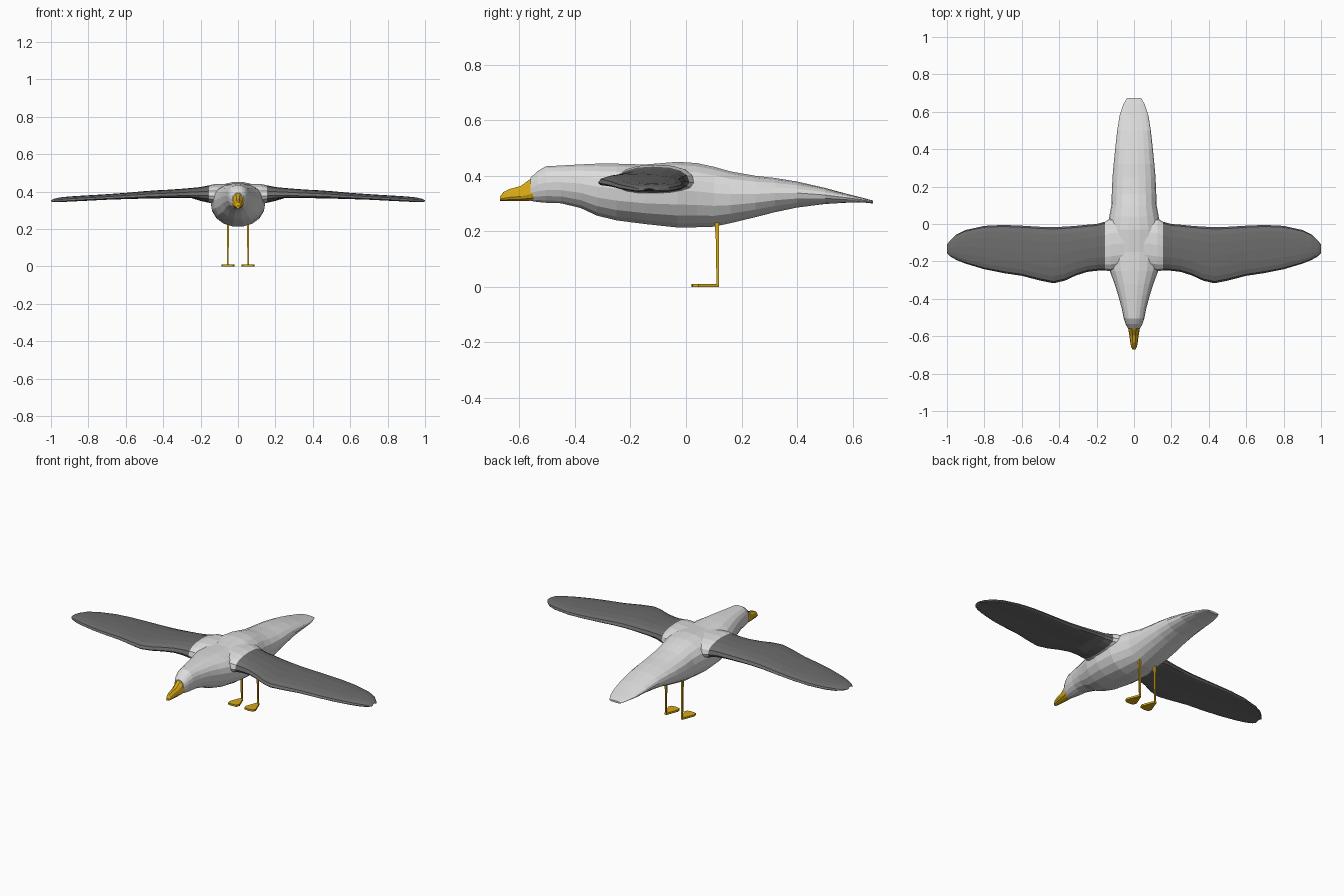
import bpy, bmesh, math

if "Cube" in bpy.data.objects:
    bpy.data.objects.remove(bpy.data.objects["Cube"])


def material(name, rgb):
    m = bpy.data.materials.new(name)
    m.diffuse_color = (*rgb, 1)
    m.use_nodes = True
    m.node_tree.nodes["Principled BSDF"].inputs["Base Color"].default_value = m.diffuse_color
    return m


WHITE = material("pale_grey_plumage", (0.72, 0.72, 0.72))
GREY = material("dark_grey_wing", (0.15, 0.15, 0.15))
YELLOW = material("yellow_beak", (0.68, 0.40, 0.008))


def loft(name, rings, mats, rule=None):
    """Skin closed rings of points into one flat-shaded solid."""
    bm = bmesh.new()
    vr = [[bm.verts.new(p) for p in r] for r in rings]
    n = len(vr[0])
    for a, b in zip(vr, vr[1:]):
        for i in range(n):
            j = (i + 1) % n
            bm.faces.new((a[i], a[j], b[j], b[i]))
    bm.faces.new(vr[0])
    bm.faces.new(vr[-1])
    bmesh.ops.recalc_face_normals(bm, faces=bm.faces)
    if rule:
        for f in bm.faces:
            f.material_index = rule(f.calc_center_median())
    me = bpy.data.meshes.new(name)
    bm.to_mesh(me)
    bm.free()
    for m in mats:
        me.materials.append(m)
    ob = bpy.data.objects.new(name, me)
    bpy.context.collection.objects.link(ob)
    return ob


def section(n, mid, half, top, bot, level, power=1.0):
    """Rounded section: (across, z) pairs, widest at a fraction of its height."""
    zc = bot + level * (top - bot)
    pts = []
    for i in range(n):
        a = 2 * math.pi * i / n
        c, s = math.cos(a), math.sin(a)
        u = math.copysign(abs(c) ** power, c)
        v = math.copysign(abs(s) ** power, s)
        pts.append((mid + half * u, zc + v * (top - zc if v > 0 else zc - bot)))
    return pts


def body_rings(stations, n, level, power):
    return [[(x, y, z) for x, z in section(n, 0, hw, t, b, level, power)]
            for y, t, b, hw in stations]


# Head, torso and tail: y, top, bottom, half width
body = [(-0.56, .393, .309, .031), (-0.535, .417, .305, .045), (-0.505, .435, .302, .055),
        (-0.45, .438, .300, .066), (-0.38, .442, .283, .085), (-0.32, .445, .255, .104),
        (-0.25, .445, .238, .130), (-0.15, .442, .225, .147), (-0.03, .452, .212, .147),
        (0.04, .447, .213, .132), (0.10, .434, .215, .121), (0.16, .417, .228, .119),
        (0.25, .401, .250, .115), (0.32, .393, .268, .109), (0.40, .380, .285, .101),
        (0.50, .357, .298, .090), (0.58, .335, .303, .077), (0.64, .320, .304, .057),
        (0.673, .311, .300, .038)]
loft("body", body_rings(body, 18, 0.56, 0.92), [WHITE])

# Beak, hooked at the tip
beak = [(-0.545, .40, .310, .033), (-0.565, .388, .309, .030), (-0.595, .365, .309, .025),
        (-0.635, .354, .309, .020), (-0.658, .342, .309, .015), (-0.67, .325, .310, .009)]
loft("beak", body_rings(beak, 10, 0.3, 0.95), [YELLOW])

# Wings: x, leading edge y, trailing edge y, top, bottom
wing = [(0.05, -.24, .035, .440, .325), (0.125, -.252, .030, .440, .332),
        (0.155, -.249, .012, .433, .340), (0.20, -.250, .000, .424, .350),
        (0.25, -.256, -.004, .419, .354), (0.31, -.275, -.010, .414, .354),
        (0.37, -.303, -.014, .410, .354), (0.43, -.317, -.017, .407, .353),
        (0.50, -.303, -.015, .402, .352), (0.60, -.277, -.009, .393, .350),
        (0.70, -.262, -.005, .386, .347), (0.80, -.242, -.010, .380, .342),
        (0.90, -.212, -.032, .374, .337), (0.95, -.192, -.056, .369, .335),
        (0.985, -.172, -.090, .361, .337), (1.0, -.155, -.110, .354, .342)]


def wing_ring(side, x, lead, trail, top, bot):
    mid, half = (lead + trail) / 2, (trail - lead) / 2
    ring = []
    for y, z in section(16, mid, half, top, bot, 0.4, 0.85):
        if z < bot + 0.35 * (top - bot):    # hollow underside
            z += 0.012 * max(0, 1 - ((y - mid) / half) ** 2) * (x > 0.2)
        ring.append((side * x, y, z))
    return ring


for side, label in ((-1, "left"), (1, "right")):
    # white shoulder, grey beyond
    loft(label + "_wing", [wing_ring(side, *s) for s in wing], [WHITE, GREY],
         lambda c: 1 if abs(c.x) > 0.157 else 0)

    # Leg: thin tapered shaft
    def box_ring(x, hw, y0, y1, z):
        return [(x - hw, y0, z), (x + hw, y0, z), (x + hw, y1, z), (x - hw, y1, z)]
    lx = side * 0.054
    loft(label + "_leg", [box_ring(lx, .004, .110, .118, .004),
                          box_ring(lx, .005, .107, .118, .18),
                          box_ring(lx, .006, .102, .119, .245)], [YELLOW])

    # Webbed foot: flat wedge, wide at the toes
    outline = [(-.006, .118), (.006, .118), (.034, .045), (.028, .024),
               (0, .020), (-.028, .024), (-.034, .045)]
    loft(label + "_foot", [[(lx + px, py, z) for px, py in outline] for z in (0.0, 0.011)],
         [YELLOW])
